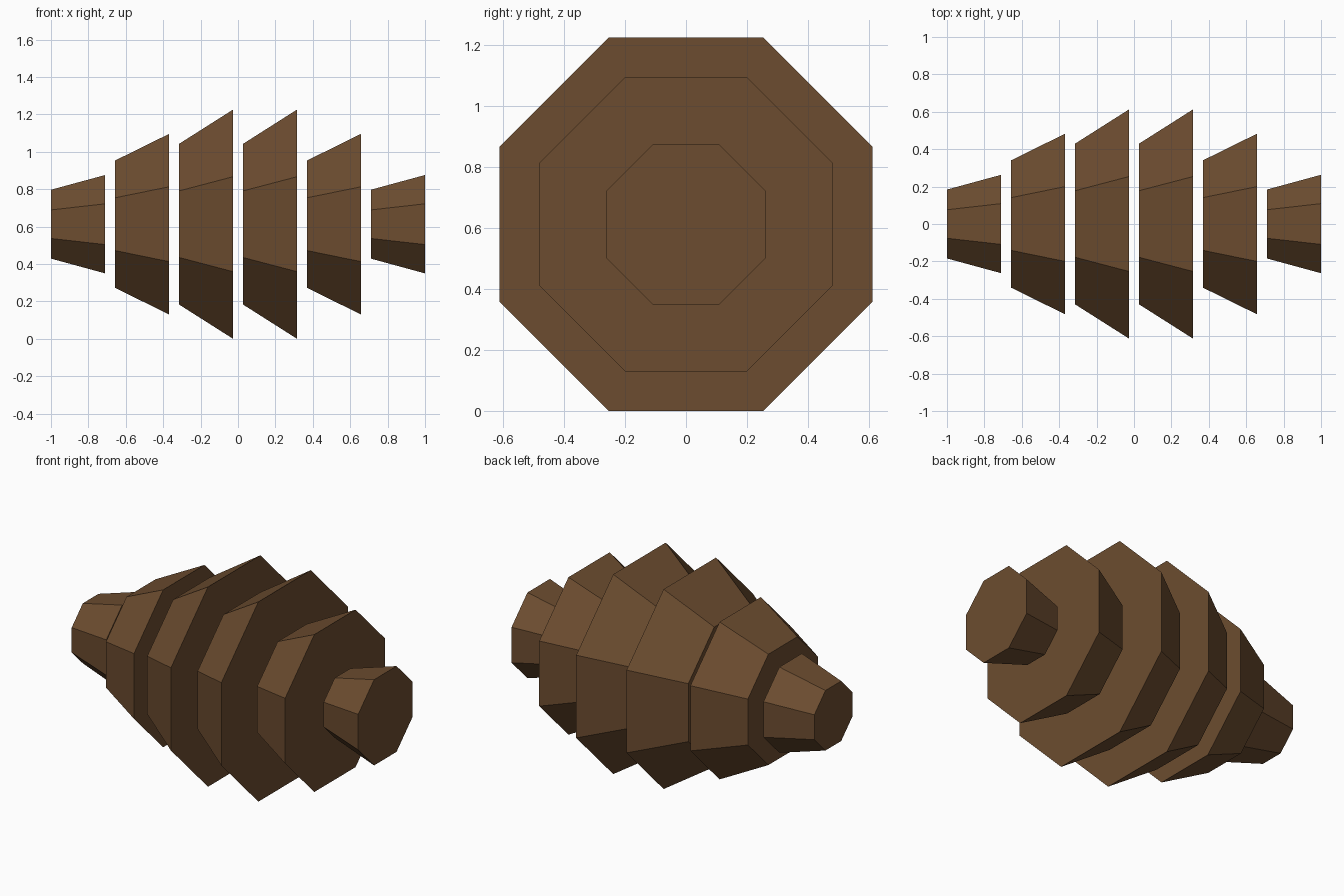
import bpy
import bmesh
from math import cos, pi
from mathutils import Matrix

cube = bpy.data.objects.get("Cube")
if cube:
    bpy.data.objects.remove(cube, do_unlink=True)

SIDES = 8
AXIS_HEIGHT = 0.613
LENGTH = 0.29
PITCH = 0.342

brown = bpy.data.materials.new("brown")
brown.use_nodes = True
color = (0.15, 0.073, 0.029, 1.0)
brown.diffuse_color = color
bsdf = brown.node_tree.nodes["Principled BSDF"]
bsdf.inputs["Base Color"].default_value = color
bsdf.inputs["Roughness"].default_value = 0.9


def body_segment(name, x, small, large):
    """Closed octagonal frustum along x, widening towards +x; sizes are centre to flat side."""
    bm = bmesh.new()
    to_corner = 1 / cos(pi / SIDES)
    bmesh.ops.create_cone(bm, cap_ends=True, segments=SIDES, depth=LENGTH,
                          radius1=small * to_corner, radius2=large * to_corner)
    # Turn flat sides to face up and sideways, then lay the axis along x
    turn = Matrix.Rotation(pi / 2, 4, 'Y') @ Matrix.Rotation(pi / SIDES, 4, 'Z')
    bmesh.ops.transform(bm, matrix=turn, verts=bm.verts)
    mesh = bpy.data.meshes.new(name)
    bm.to_mesh(mesh)
    bm.free()
    mesh.materials.append(brown)
    obj = bpy.data.objects.new(name, mesh)
    obj.location = (x, 0, AXIS_HEIGHT)
    bpy.context.collection.objects.link(obj)


# Three sizes, repeated in reverse order along the body
sizes = [("end", 0.184, 0.263), ("middle", 0.34, 0.483), ("centre", 0.429, 0.613)]
row = [("right", s) for s in sizes] + [("left", s) for s in reversed(sizes)]
for i, (side, (part, small, large)) in enumerate(row):
    body_segment(f"{side}_{part}_segment", (i - 2.5) * PITCH, small, large)
